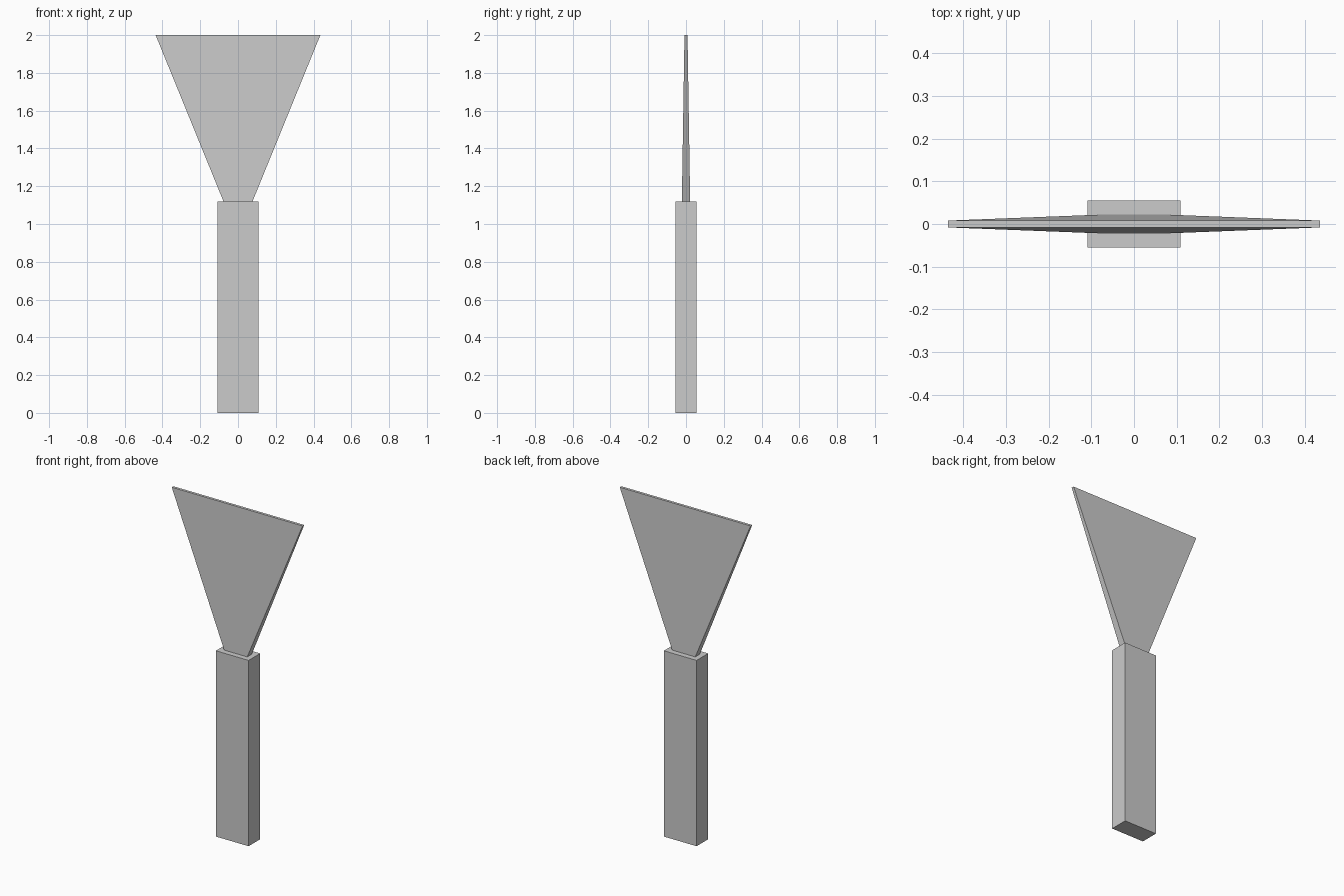
import bpy
import bmesh

if "Cube" in bpy.data.objects:
    bpy.data.objects.remove(bpy.data.objects["Cube"])


def tapered_block(name, z0, half0, z1, half1):
    """Four-sided block with its own half width and half depth at each end."""
    bm = bmesh.new()
    bmesh.ops.create_cube(bm, size=2)
    for v in bm.verts:
        z, (hx, hy) = (z1, half1) if v.co.z > 0 else (z0, half0)
        v.co = (v.co.x * hx, v.co.y * hy, z)
    mesh = bpy.data.meshes.new(name)
    bm.to_mesh(mesh)
    bm.free()
    obj = bpy.data.objects.new(name, mesh)
    bpy.context.collection.objects.link(obj)
    return obj


# Straight rectangular handle
tapered_block("handle", 0, (0.109, 0.055), 1.12, (0.109, 0.055))

# Flared blade, thinning towards its wide edge
tapered_block("blade", 1.12, (0.077, 0.022), 2.0, (0.436, 0.008))
